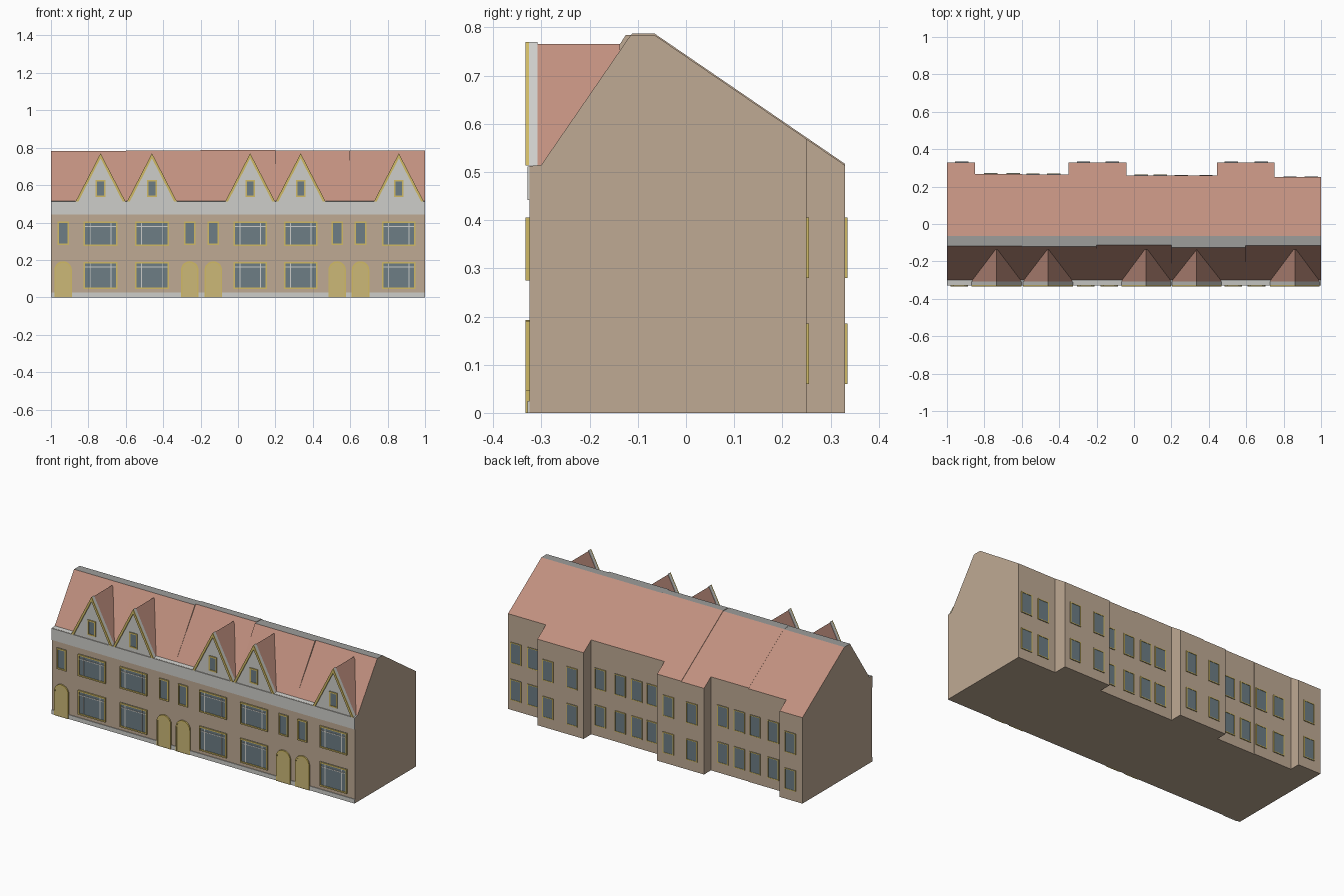
import bpy, bmesh, math

cube = bpy.data.objects.get("Cube")
if cube:
    bpy.data.objects.remove(cube, do_unlink=True)


def material(name, hex_code):
    srgb = [int(hex_code[i:i + 2], 16) / 255 for i in (0, 2, 4)]
    lin = [c / 12.92 if c <= 0.04 else ((c + 0.055) / 1.055) ** 2.4 for c in srgb]
    m = bpy.data.materials.new(name)
    m.use_nodes = True
    m.diffuse_color = (*lin, 1)
    bsdf = m.node_tree.nodes["Principled BSDF"]
    bsdf.inputs["Base Color"].default_value = (*lin, 1)
    bsdf.inputs["Roughness"].default_value = 0.9
    return m


WALL = material("wall_beige", "BFAA94")
ROOF = material("roof_red", "C1907F")
RIDGE = material("ridge_grey", "9D9D9B")
WHITE = material("plaster_white", "CECECA")
TRIM = material("trim_yellow", "D0BA66")
DOOR = material("door_yellow", "CCB877")
GLASS = material("glass_blue_grey", "6D7D85")

parts = {}


def part(name, *mats):
    """Collects the geometry of one named part."""
    if name not in parts:
        parts[name] = (bmesh.new(), mats)
    return parts[name][0]


def bridge(bm, a, b):
    n = len(a)
    return [bm.faces.new((a[i], a[(i + 1) % n], b[(i + 1) % n], b[i])) for i in range(n)]


def plate(bm, pts, y0, y1):
    """Extrudes an x-z outline from y0 to y1."""
    a, b = [[bm.verts.new((x, y, z)) for x, z in pts] for y in (y0, y1)]
    return [bm.faces.new(a), bm.faces.new(b)] + bridge(bm, a, b)


def ring(bm, outer, inner, y0, y1):
    """Extrudes the band between two x-z outlines."""
    loops = [[bm.verts.new((x, y, z)) for x, z in pts]
             for pts, y in ((outer, y0), (outer, y1), (inner, y1), (inner, y0))]
    for i in range(4):
        bridge(bm, loops[i], loops[(i + 1) % 4])


def rect(x, z0, z1, w):
    return [(x - w / 2, z0), (x + w / 2, z0), (x + w / 2, z1), (x - w / 2, z1)]


def arch(x, w, top):
    r = w / 2
    curve = [(x + r * math.cos(math.pi * i / 10), top - r + r * math.sin(math.pi * i / 10))
             for i in range(11)]
    return [(x - r, 0.0)] + [(x + r, 0.0)] + curve


def window(x, z0, z1, w, y, out, name, t=0.008, depth=0.008):
    """Glass pane with a frame, facing along y by the sign of out."""
    plate(part(name + "_glass", GLASS), rect(x, z0, z1, w - t), y, y + out * 0.003)
    ring(part(name + "_frames", TRIM), rect(x, z0, z1, w),
         rect(x, z0 + t, z1 - t, w - 2 * t), y, y + out * depth)


FRONT = -0.325
RIDGE_BACK = -0.065
EAVE = 0.515
PITCH = 0.684

# Body in slices: left edge, right edge, rear wall, front edge of ridge, ridge height
slices = [(-1, -.85, .33, -.118, .783), (-.85, -.6, .268, -.118, .783),
          (-.6, -.35, .265, -.12, .784), (-.35, -.2, .33, -.12, .784),
          (-.2, -.04, .33, -.112, .787), (-.04, .2, .26, -.112, .787),
          (.2, .445, .258, -.125, .784), (.445, .595, .33, -.125, .784),
          (.595, .75, .33, -.115, .784), (.75, 1, .25, -.115, .784)]
for x0, x1, rear, ridge_y, ridge_z in slices:
    bm = part("terrace_body", WALL, ROOF, RIDGE, WHITE)
    eave = ridge_z - (rear - RIDGE_BACK) * PITCH
    profile = [(FRONT, 0), (FRONT, EAVE - .003), (-.3, EAVE), (ridge_y, ridge_z),
               (RIDGE_BACK, ridge_z), (rear, eave), (rear, 0)]
    a, b = [[bm.verts.new((x, y, z)) for y, z in profile] for x in (x0, x1)]
    bm.faces.new(a)
    bm.faces.new(b)
    sides = bridge(bm, a, b)
    for index, slot in ((1, 3), (2, 1), (3, 2), (4, 1)):
        sides[index].material_index = slot

# Cornice and plinth along the front
plate(part("cornice", WHITE), rect(0, .442, EAVE - .004, 2), FRONT, FRONT - .004)
plate(part("plinth", WHITE), rect(0, 0, .025, 2), FRONT, FRONT - .004)

# Houses: main axis and door axis
houses = [(-.735, -.935), (-.46, -.258), (.065, -.132), (.335, .53), (.86, .655)]
for main, door in houses:
    # Wide front windows with slim glazing bars
    for z0, z1 in ((.045, .19), (.275, .405)):
        window(main, z0, z1, .18, FRONT, -1, "front_window")
        bars = part("glazing_bars", WHITE)
        for side in (-1, 1):
            plate(bars, rect(main + side * .055, z0 + .008, z1 - .008, .005), FRONT, FRONT - .005)
        z = z1 - .03
        plate(bars, rect(main, z, z + .005, .164), FRONT, FRONT - .0055)
    window(door, .28, .405, .062, FRONT, -1, "front_window")

    # Arched door with a raised surround
    plate(part("doors", DOOR), arch(door, .086, .187), FRONT, FRONT - .006)
    ring(part("door_surrounds", TRIM), arch(door, .094, .193), arch(door, .08, .184),
         FRONT, FRONT - .008)

    # Dormer: roof prism, gable wall, bargeboards and window
    base = EAVE - .002
    plate(part("dormer_roofs", ROOF),
          [(main - .13, base), (main + .13, base), (main, .766)], -.308, -.137)
    plate(part("dormer_gables", WHITE),
          [(main - .133, base), (main + .133, base), (main, .77)], -.326, -.308)
    bm = part("bargeboards", TRIM)
    for s in (-1, 1):
        plate(bm, [(main + s * .133, base), (main, .77), (main, .743), (main + s * .118, base)],
              -.326, -.333)
    window(main, .537, .627, .052, -.326, -1, "dormer_window", .008, .006)

# Rear windows: centre and the rear wall that carries them
rear_windows = [-.92, -.765, -.645, -.54, -.43, -.27, -.116, .04, .14,
                .253, .385, .52, .68, .834, .947]
for x in rear_windows:
    rear = next(s[2] for s in slices if s[0] <= x < s[1])
    for z0, z1 in ((.06, .185), (.28, .405)):
        window(x, z0, z1, .072, rear, 1, "rear_window", .005, .005)

# Turn every collected part into an object
for name, (bm, mats) in parts.items():
    bmesh.ops.recalc_face_normals(bm, faces=bm.faces)
    mesh = bpy.data.meshes.new(name)
    bm.to_mesh(mesh)
    bm.free()
    for m in mats:
        mesh.materials.append(m)
    bpy.context.scene.collection.objects.link(bpy.data.objects.new(name, mesh))
